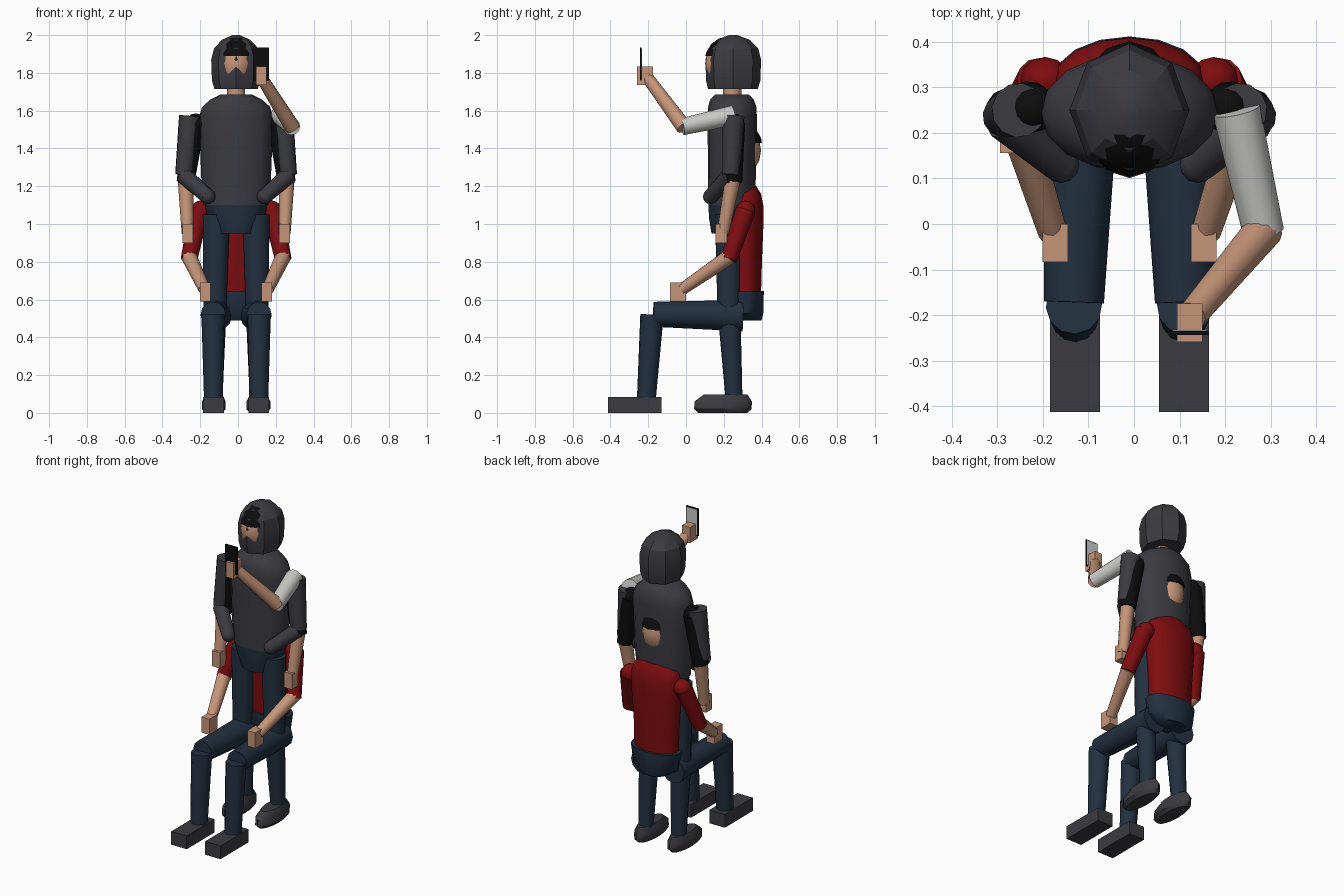
import bpy, bmesh, math
from mathutils import Vector, Matrix

if "Cube" in bpy.data.objects:
    bpy.data.objects.remove(bpy.data.objects["Cube"])

CX = -0.01  # body centre line


def material(name, rgb):
    m = bpy.data.materials.new(name)
    m.diffuse_color = (*rgb, 1)
    m.use_nodes = True
    m.node_tree.nodes["Principled BSDF"].inputs["Base Color"].default_value = m.diffuse_color
    return m


GRAY = material("charcoal cloth", (0.045, 0.043, 0.052))
NAVY = material("navy denim", (0.017, 0.030, 0.052))
RED = material("dark red cloth", (0.21, 0.004, 0.005))
SKIN = material("skin", (0.56, 0.30, 0.19))
BLACK = material("black", (0.004, 0.004, 0.004))
WHITE = material("off white cloth", (0.60, 0.61, 0.58))


def finish(name, bm, mat, smooth=40):
    bmesh.ops.recalc_face_normals(bm, faces=bm.faces)
    me = bpy.data.meshes.new(name)
    bm.to_mesh(me)
    bm.free()
    ob = bpy.data.objects.new(name, me)
    bpy.context.collection.objects.link(ob)
    me.materials.append(mat)
    if smooth:
        bpy.ops.object.select_all(action='DESELECT')
        ob.select_set(True)
        bpy.context.view_layer.objects.active = ob
        bpy.ops.object.shade_smooth_by_angle(angle=math.radians(smooth))
    return ob


def tube(name, p, q, r0, r1, mat, n=12):
    p, q = Vector(p), Vector(q)
    d = q - p
    bm = bmesh.new()
    bmesh.ops.create_cone(bm, cap_ends=True, segments=n, radius1=r0, radius2=r1, depth=d.length,
                          matrix=Matrix.Translation((p + q) / 2) @ d.to_track_quat('Z', 'Y').to_matrix().to_4x4())
    return finish(name, bm, mat)


def ball(name, c, r, mat, n=12, cut=None):
    bm = bmesh.new()
    bmesh.ops.create_uvsphere(bm, u_segments=n, v_segments=8, radius=1,
                              matrix=Matrix.Translation(c) @ Matrix.Diagonal((*r, 1)))
    if cut:  # keep only what lies above height cut
        res = bmesh.ops.bisect_plane(bm, geom=bm.verts[:] + bm.edges[:] + bm.faces[:],
                                     plane_co=(0, 0, cut), plane_no=(0, 0, 1), clear_inner=True)
        bmesh.ops.contextual_create(bm, geom=[e for e in res['geom_cut'] if isinstance(e, bmesh.types.BMEdge)])
    return finish(name, bm, mat)


def loft(name, rings, mat, n=16, smooth=40):
    # rings: (z, centre x, centre y, radius x, radius y)
    bm = bmesh.new()
    loops = [[bm.verts.new((x + rx * math.cos(k * math.tau / n), y + ry * math.sin(k * math.tau / n), z))
              for k in range(n)] for z, x, y, rx, ry in rings]
    for a, b in zip(loops, loops[1:]):
        for k in range(n):
            bm.faces.new((a[k], a[(k + 1) % n], b[(k + 1) % n], b[k]))
    bm.faces.new(loops[0])
    bm.faces.new(loops[-1])
    return finish(name, bm, mat, smooth)


def box(name, lo, hi, mat):
    lo, hi = Vector(lo), Vector(hi)
    bm = bmesh.new()
    bmesh.ops.create_cube(bm, size=1, matrix=Matrix.Translation((lo + hi) / 2) @ Matrix.Diagonal((*(hi - lo), 1)))
    return finish(name, bm, mat, 0)


def hand(name, x, y, z, sy=0.084):
    box(name, (x - 0.028, y - sy / 2, z - 0.05), (x + 0.028, y + sy / 2, z + 0.05), SKIN)


# ---- seated figure: body
loft("seated_hips", [(0.49, CX, 0.325, 0.09, 0.075), (0.53, CX, 0.315, 0.15, 0.095),
                     (0.645, CX, 0.315, 0.168, 0.097)], NAVY)
loft("seated_torso", [(0.62, CX, 0.315, 0.145, 0.082), (0.80, CX, 0.312, 0.15, 0.09), (1.0, CX, 0.312, 0.165, 0.098),
                      (1.10, CX, 0.312, 0.168, 0.097), (1.16, CX, 0.312, 0.15, 0.085),
                      (1.20, CX, 0.312, 0.09, 0.06)], RED)
tube("seated_neck", (CX, 0.30, 1.18), (CX, 0.29, 1.32), 0.045, 0.045, SKIN)
ball("seated_head", (CX, 0.28, 1.39), (0.10, 0.117, 0.14), SKIN)
ball("seated_hair", (CX, 0.28, 1.40), (0.107, 0.127, 0.145), BLACK, cut=1.43)

# ---- standing figure: body and head
loft("standing_hips", [(0.95, CX, 0.235, 0.11, 0.10), (1.03, CX, 0.24, 0.15, 0.118),
                       (1.11, CX, 0.24, 0.168, 0.122)], NAVY)
loft("standing_torso", [(1.10, CX, 0.24, 0.172, 0.122), (1.25, CX, 0.243, 0.185, 0.127), (1.45, CX, 0.245, 0.192, 0.13),
                        (1.57, CX, 0.245, 0.195, 0.13), (1.62, CX, 0.245, 0.18, 0.128),
                        (1.66, CX, 0.243, 0.135, 0.115), (1.685, CX, 0.243, 0.085, 0.09)], GRAY)
tube("standing_neck", (CX, 0.245, 1.62), (CX, 0.245, 1.80), 0.048, 0.048, SKIN)
ball("standing_head", (CX, 0.22, 1.85), (0.10, 0.119, 0.135), SKIN)
ball("standing_hair", (CX, 0.22, 1.855), (0.105, 0.123, 0.137), BLACK, cut=1.89)
loft("hood", [(1.715, CX, 0.248, 0.115, 0.132), (1.76, CX, 0.25, 0.128, 0.144), (1.87, CX, 0.25, 0.132, 0.147),
              (1.93, CX, 0.25, 0.117, 0.132), (1.975, CX, 0.25, 0.075, 0.088),
              (2.0, CX, 0.25, 0.02, 0.022)], GRAY, n=8, smooth=25)

for s, side in ((-1, "left"), (1, "right")):
    def P(x, y, z):
        return (CX + s * x, y, z)

    # seated leg and block shoe
    tube(f"seated_thigh_{side}", P(0.105, 0.30, 0.515), P(0.122, -0.172, 0.522), 0.083, 0.066, NAVY)
    tube(f"seated_shin_{side}", P(0.122, -0.18, 0.52), P(0.12, -0.21, 0.07), 0.062, 0.05, NAVY)
    box(f"seated_shoe_{side}", (CX + s * 0.12 - 0.055, -0.413, 0), (CX + s * 0.12 + 0.055, -0.13, 0.085), GRAY)
    # seated arm resting on the thigh
    ball(f"seated_shoulder_{side}", P(0.185, 0.315, 1.07), (0.055, 0.052, 0.055), RED)
    tube(f"seated_sleeve_{side}", P(0.195, 0.315, 1.07), P(0.25, 0.225, 0.81), 0.053, 0.044, RED)
    tube(f"seated_forearm_{side}", P(0.25, 0.235, 0.83), P(0.168, -0.02, 0.655), 0.042, 0.032, SKIN)
    hand(f"seated_hand_{side}", CX + s * 0.163, -0.042, 0.64)

    # standing leg and rounded shoe
    tube(f"standing_thigh_{side}", P(0.105, 0.225, 1.05), P(0.112, 0.227, 0.53), 0.074, 0.062, NAVY)
    tube(f"standing_shin_{side}", P(0.112, 0.227, 0.55), P(0.117, 0.255, 0.06), 0.062, 0.045, NAVY)
    loft(f"standing_shoe_{side}", [(0, CX + s * 0.118, 0.195, 0.045, 0.13), (0.02, CX + s * 0.118, 0.195, 0.063, 0.152),
                                   (0.06, CX + s * 0.118, 0.197, 0.063, 0.152),
                                   (0.098, CX + s * 0.118, 0.21, 0.045, 0.115)], GRAY)
    # hanging arm: black short sleeve, bare forearm
    ball(f"black_shoulder_{side}", P(0.215, 0.255, 1.53), (0.055, 0.055, 0.055), BLACK)
    tube(f"black_sleeve_{side}", P(0.22, 0.258, 1.53), P(0.268, 0.25, 1.22), 0.056, 0.048, BLACK)
    tube(f"hanging_forearm_{side}", P(0.268, 0.25, 1.25), P(0.257, 0.195, 0.95), 0.043, 0.032, SKIN)
    hand(f"hanging_hand_{side}", CX + s * 0.256, 0.186, 0.95, 0.06)
    # bent arm with long charcoal sleeve
    tube(f"charcoal_upper_arm_{side}", P(0.243, 0.25, 1.57), P(0.276, 0.237, 1.26), 0.06, 0.047, GRAY)
    tube(f"charcoal_forearm_{side}", P(0.275, 0.23, 1.255), P(0.15, 0.13, 1.145), 0.046, 0.04, GRAY)
    ball(f"charcoal_cuff_{side}", P(0.15, 0.13, 1.145), (0.04, 0.04, 0.04), GRAY)

# ---- raised arm holding the handset
tube("raised_sleeve", (0.225, 0.25, 1.575), (0.285, -0.02, 1.515), 0.053, 0.045, WHITE)
tube("raised_forearm", (0.288, -0.01, 1.512), (0.128, -0.20, 1.77), 0.042, 0.032, SKIN)
hand("raised_hand", 0.123, -0.217, 1.785)
box("handset", (0.08, -0.244, 1.76), (0.165, -0.235, 1.935), BLACK)
box("handset_screen", (0.085, -0.236, 1.766), (0.16, -0.233, 1.929), WHITE)
